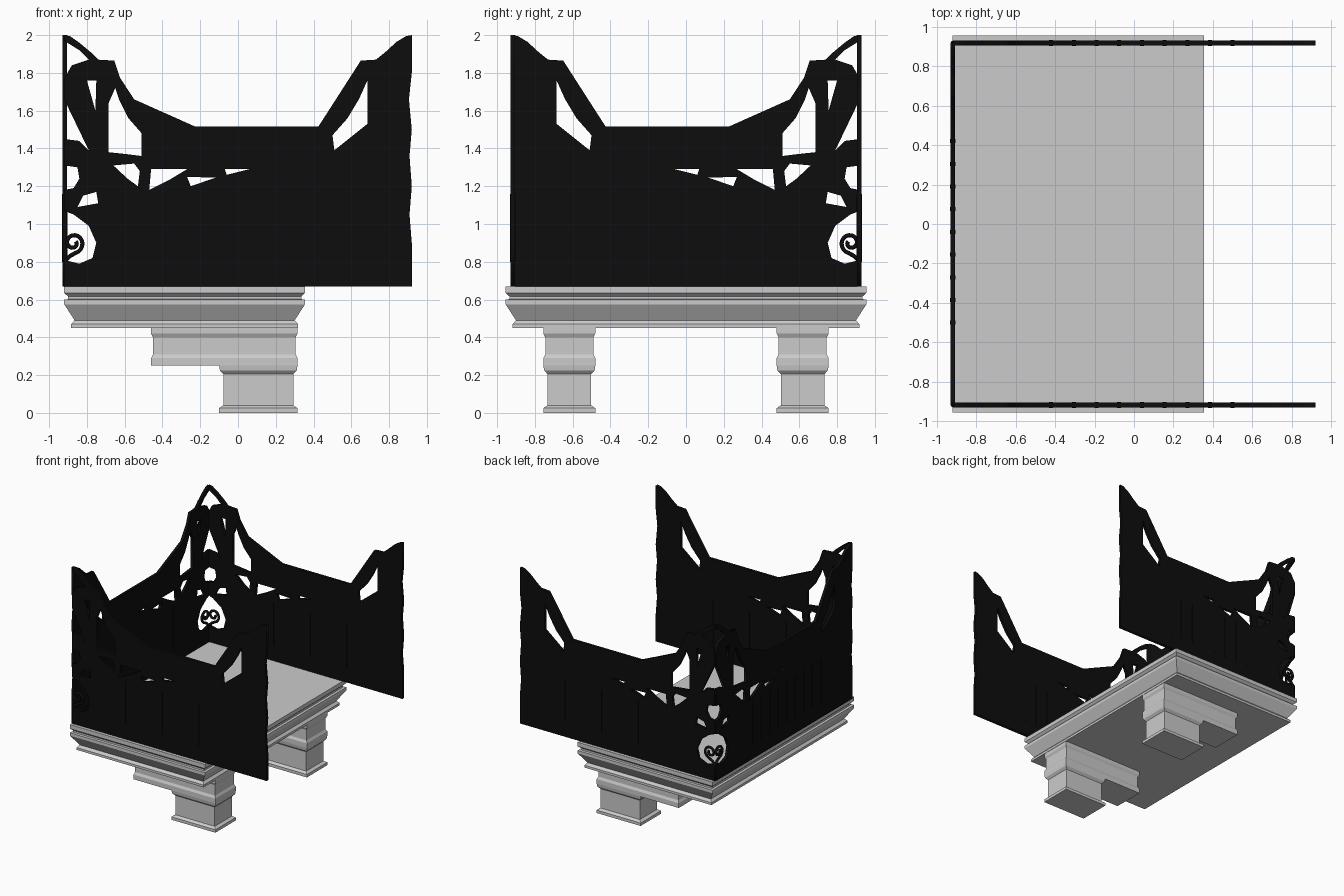
import bpy, bmesh, math
from mathutils import Vector

if "Cube" in bpy.data.objects:
    bpy.data.objects.remove(bpy.data.objects["Cube"])

iron = bpy.data.materials.new("black_iron")
iron.diffuse_color = (0.004, 0.004, 0.004, 1)
iron.use_nodes = True
iron.node_tree.nodes["Principled BSDF"].inputs["Base Color"].default_value = iron.diffuse_color


def link(name, data, mat=None):
    ob = bpy.data.objects.new(name, data)
    bpy.context.collection.objects.link(ob)
    if mat and not data.materials:
        data.materials.append(mat)
    return ob


def moulded_block(name, x0, x1, y0, y1, profile):
    """Rectangular block whose sides follow (z, inset) steps, bottom to top."""
    bm = bmesh.new()
    rings = []
    for z, i in profile:
        rings.append([bm.verts.new(p) for p in (
            (x0 + i, y0 + i, z), (x1 - i, y0 + i, z),
            (x1 - i, y1 - i, z), (x0 + i, y1 - i, z))])
    for a, b in zip(rings, rings[1:]):
        for k in range(4):
            n = (k + 1) % 4
            bm.faces.new((a[k], a[n], b[n], b[k]))
    bm.faces.new(rings[0][::-1])
    bm.faces.new(rings[-1])
    me = bpy.data.meshes.new(name)
    bm.to_mesh(me)
    bm.free()
    return link(name, me)


def curve_mesh(name, loops, cyclic, dims, **settings):
    """Poly curve(s) turned into a mesh."""
    cu = bpy.data.curves.new(name, 'CURVE')
    cu.dimensions = dims
    cu.fill_mode = 'BOTH' if dims == '2D' else 'FULL'
    for key, val in settings.items():
        setattr(cu, key, val)
    for pts in loops:
        sp = cu.splines.new('POLY')
        sp.points.add(len(pts) - 1)
        for p, (x, y) in zip(sp.points, pts):
            p.co = (x, y, 0, 1)
        sp.use_cyclic_u = cyclic
    tmp = link("tmp", cu)
    dg = bpy.context.evaluated_depsgraph_get()
    me = bpy.data.meshes.new_from_object(tmp.evaluated_get(dg))
    bpy.data.objects.remove(tmp)
    me.name = name
    return me


# Stone balcony slab
moulded_block("balcony_slab", -0.92, 0.355, -0.955, 0.955, [
    (0.45, 0.037), (0.47, 0.037), (0.49, 0.055), (0.575, 0), (0.60, 0),
    (0.602, 0.02), (0.617, 0.02), (0.635, 0), (0.67, 0)])

# Stone brackets: lower foot and longer upper corbel
for side, y0 in (("front", -0.755), ("back", 0.48)):
    y1 = y0 + 0.275
    moulded_block(side + "_bracket_foot", -0.10, 0.315, y0, y1, [
        (0, 0), (0.025, 0), (0.04, 0.022), (0.205, 0.022), (0.225, 0.004), (0.25, 0)])
    moulded_block(side + "_bracket_corbel", -0.46, 0.315, y0, y1, [
        (0.25, 0), (0.29, 0), (0.31, 0.01), (0.40, 0.01), (0.42, 0), (0.45, 0)])

# Ironwork panel: cut-outs along the open corner edge
heart = [(-.92, .81), (-.84, .79), (-.77, .82), (-.75, .9), (-.79, .99), (-.87, 1.05), (-.92, 1.07)]
leaf = [(-.92, 1.18), (-.87, 1.19), (-.84, 1.24), (-.85, 1.30), (-.92, 1.31)]
wedge = [(-.92, 1.45), (-.84, 1.44), (-.79, 1.39), (-.92, 1.66)]
crest = [(-.92, 1.77), (-.88, 1.84), (-.82, 1.86), (-.79, 1.87), (-.84, 1.92), (-.92, 1.97)]
# Top rail line and solid end
top = [(-.92, 2), (-.89, 1.995), (-.84, 1.96), (-.78, 1.91), (-.74, 1.87), (-.655, 1.865),
       (-.625, 1.775), (-.55, 1.66), (-.225, 1.515), (.425, 1.515), (.65, 1.865), (.73, 1.87),
       (.78, 1.91), (.84, 1.965), (.89, 1.995), (.92, 2)]
end = [(.92, 1.8), (.905, 1.66), (.92, 1.5), (.908, 1.36), (.92, 1.2), (.908, 1.05), (.92, .9), (.92, .67)]
outline = [(-.92, .67)] + heart + leaf + wedge + crest + top + end
# Enclosed holes
arch_hole = [(-.65, 1.72), (-.63, 1.66), (-.58, 1.56), (-.51, 1.48), (-.51, 1.36),
             (-.59, 1.37), (-.685, 1.38), (-.685, 1.64)]
scroll_hole = [(-.66, 1.31), (-.55, 1.32), (-.52, 1.28), (-.53, 1.2), (-.585, 1.24)]
end_hole = [(.51, 1.39), (.5, 1.47), (.58, 1.56), (.64, 1.66), (.685, 1.76), (.685, 1.53)]
small_holes = [[(-.80, 1.76), (-.75, 1.76), (-.755, 1.6)],
               [(-.46, 1.29), (-.27, 1.29), (-.37, 1.23), (-.47, 1.18)],
               [(-.27, 1.25), (-.12, 1.245), (-.25, 1.2)],
               [(-.07, 1.29), (.06, 1.29), (-.06, 1.26)],
               [(-.85, 1.09), (-.82, 1.15), (-.75, 1.17), (-.74, 1.11)]]
panel = curve_mesh("railing_panel", [outline, arch_hole, scroll_hole, end_hole] + small_holes,
                   True, '2D', extrude=0.012)

# Spiral scroll inside the half heart
spiral = [(-.92, .80), (-.89, .83)]
for k in range(25):
    t = k / 24
    a = math.radians(-80 + 470 * t)
    r = 0.055 - 0.04 * t
    spiral.append((-.872 + r * math.cos(a), .90 + r * math.sin(a)))
scroll = curve_mesh("scroll", [spiral], False, '3D', bevel_depth=0.011,
                    bevel_resolution=1, use_fill_caps=True)

# Low relief bars on the panel
bm = bmesh.new()
for k in range(9):
    x = -0.42 + k * 0.115
    geo = bmesh.ops.create_cube(bm, size=1)["verts"]
    for v in geo:
        v.co = Vector((v.co.x * 0.02 + x, v.co.y * 0.36 + 0.98, v.co.z * 0.029))
bars = bpy.data.meshes.new("bars")
bm.to_mesh(bars)
bm.free()

# Three panels: front, back and left side
q = math.pi / 2
for side, loc, turn in (("front", (0, -0.917, 0), 0), ("back", (0, 0.917, 0), 0),
                        ("left", (-0.918, 0, 0), -q)):
    for part, me in (("railing_panel", panel), ("railing_scroll", scroll), ("railing_bars", bars)):
        ob = link(side + "_" + part, me, iron)
        ob.location = loc
        ob.rotation_euler = (q, 0, turn)
